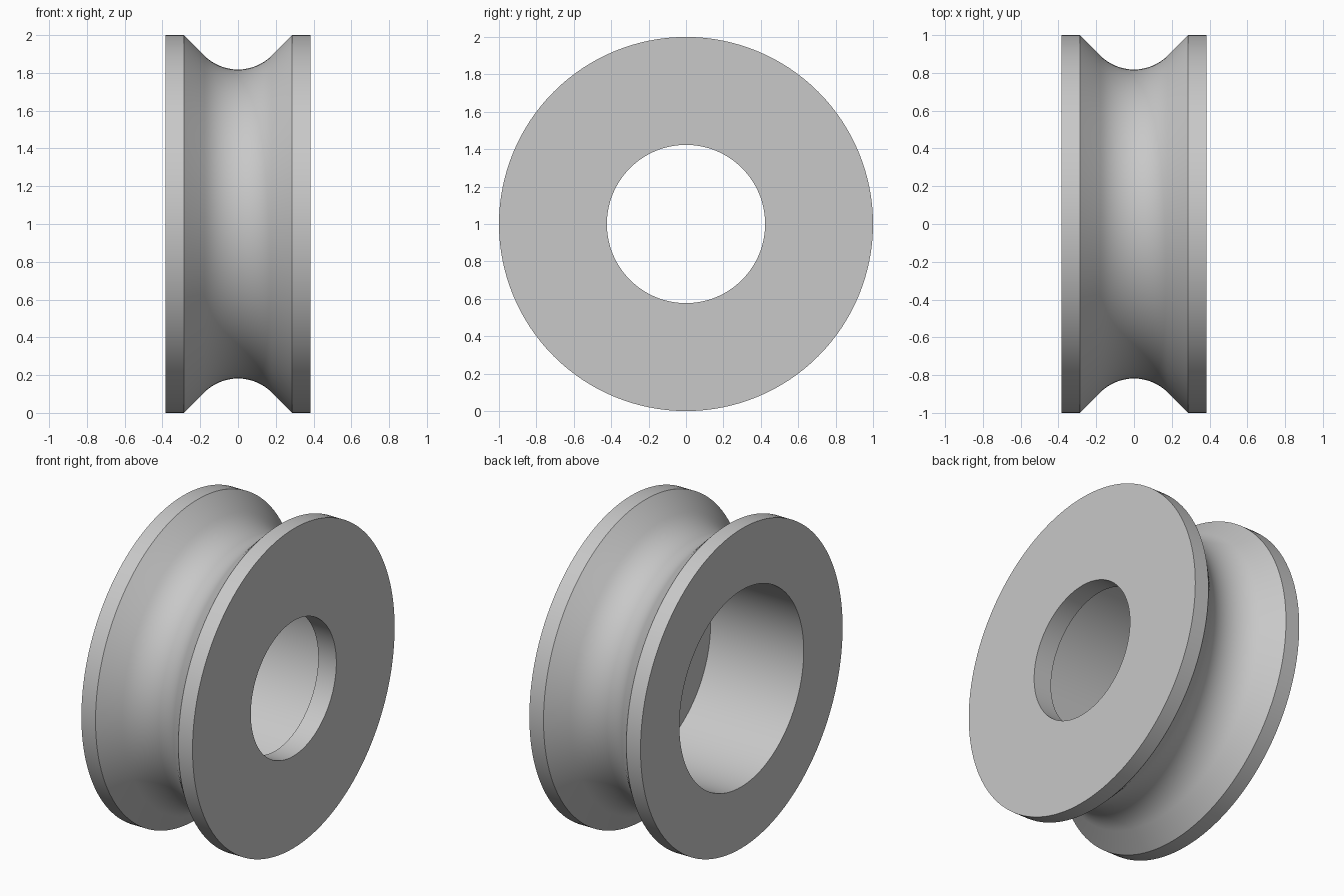
import bpy, bmesh
from math import sin, cos, pi, radians
from mathutils import Matrix

cube = bpy.data.objects.get("Cube")
if cube:
    bpy.data.objects.remove(cube, do_unlink=True)

# Plain grey finish
grey = bpy.data.materials.new("light_grey")
grey.use_nodes = True
colour = (0.58, 0.58, 0.58, 1)
grey.diffuse_color = colour
grey.node_tree.nodes["Principled BSDF"].inputs["Base Color"].default_value = colour

HALF, RIM = 0.385, 0.287            # half width, inner edge of each rim
HOLE, BORE, LIP = 0.423, 0.615, 0.125
FLOOR, ARC = 0.818, 0.2536          # groove floor radius, groove arc radius
STEPS, SEGMENTS = 16, 128

# Closed cross-section as (x, radius): rims, rounded groove, stepped bore
groove = []
for i in range(STEPS + 1):
    a = -pi / 4 + pi / 2 * i / STEPS
    groove.append((ARC * sin(a), FLOOR + ARC * (1 - cos(a))))
profile = [(-HALF, 1), (-RIM, 1), *groove, (RIM, 1), (HALF, 1),
           (HALF, HOLE), (HALF - LIP, HOLE), (HALF - LIP, BORE), (-HALF, BORE)]

# Revolve the section around the x axis
bm = bmesh.new()
rings = []
for s in range(SEGMENTS):
    turn = Matrix.Rotation(2 * pi * s / SEGMENTS, 3, 'X')
    ring = []
    for x, r in profile:
        v = bm.verts.new((x, 0, r))
        v.co = turn @ v.co
        v.co.z += 1
        ring.append(v)
    rings.append(ring)
for s, ring in enumerate(rings):
    following = rings[(s + 1) % SEGMENTS]
    for i in range(len(profile)):
        j = (i + 1) % len(profile)
        bm.faces.new((ring[i], ring[j], following[j], following[i]))
bmesh.ops.recalc_face_normals(bm, faces=bm.faces)

mesh = bpy.data.meshes.new("grooved_roller")
bm.to_mesh(mesh)
bm.free()
mesh.materials.append(grey)
roller = bpy.data.objects.new("grooved_roller", mesh)
bpy.context.collection.objects.link(roller)

# Smooth curves, crisp rims
bpy.ops.object.select_all(action='DESELECT')
roller.select_set(True)
bpy.context.view_layer.objects.active = roller
bpy.ops.object.shade_smooth_by_angle(angle=radians(30))
